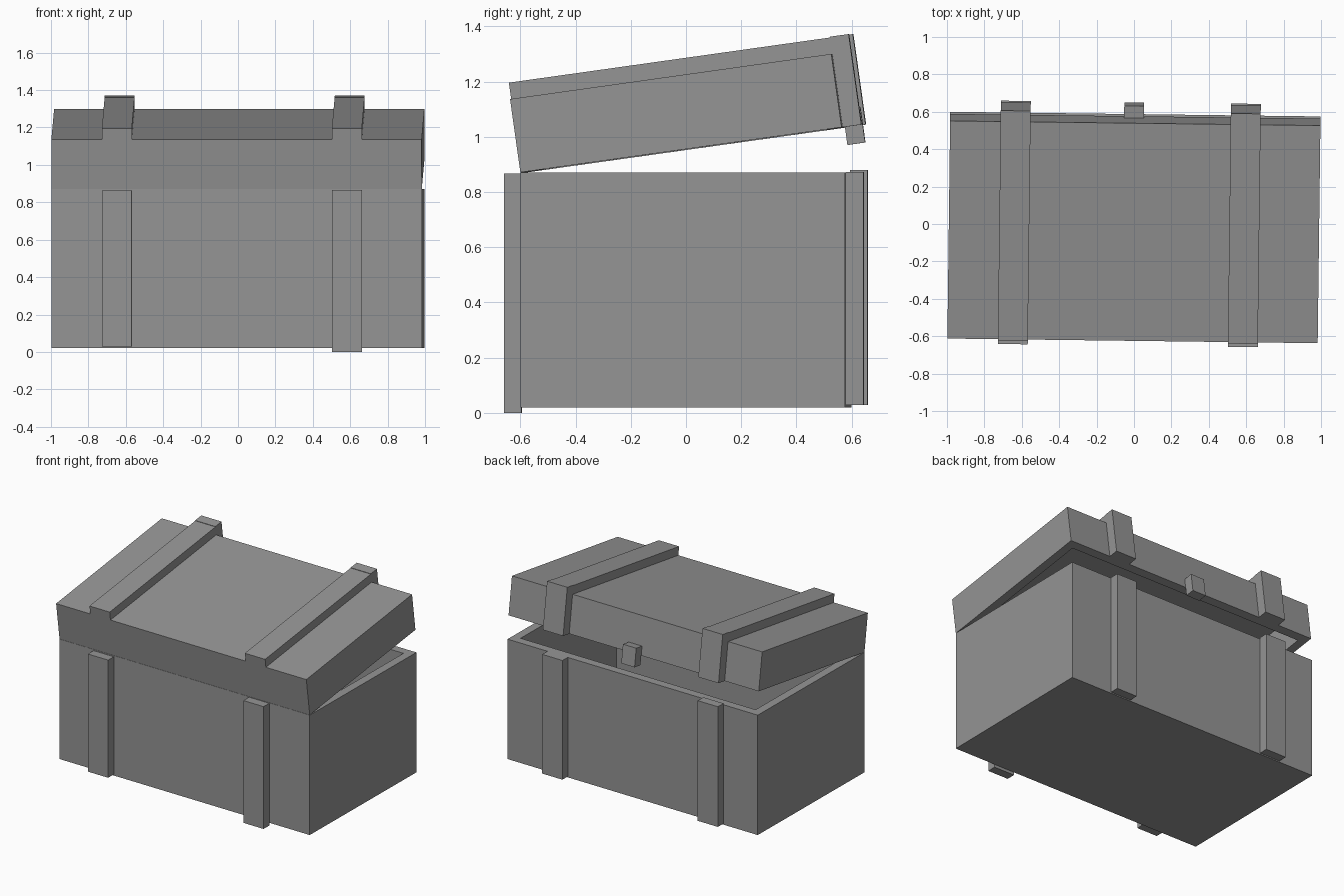
import bpy
import bmesh
import math
from mathutils import Matrix, Vector

if "Cube" in bpy.data.objects:
    bpy.data.objects.remove(bpy.data.objects["Cube"], do_unlink=True)

grey = bpy.data.materials.new("crate_grey")
grey.use_nodes = True
colour = (0.3, 0.3, 0.3, 1)
grey.diffuse_color = colour
grey.node_tree.nodes["Principled BSDF"].inputs["Base Color"].default_value = colour

HALF_W, DEPTH, WALL = 0.99, 1.175, 0.06
FRONT, BACK = -DEPTH / 2, DEPTH / 2
BASE, RIM, LID_H = 0.02, 0.87, 0.268
STRAP = 0.063

# The whole crate is turned slightly; the lid also tilts up about the front rim
turn = Matrix.Rotation(math.radians(-0.72), 4, "Z")
lid_frame = (turn @ Matrix.Translation((0, FRONT, RIM + 0.001))
             @ Matrix.Rotation(math.radians(8), 4, "X"))


def box(name, low, high, frame, open_side=0):
    """Box between two corners; open_side +1 or -1 hollows it from top or bottom."""
    low, high = Vector(low), Vector(high)
    size = high - low
    bm = bmesh.new()
    bmesh.ops.create_cube(bm, size=1, matrix=Matrix.Translation((low + high) / 2)
                          @ Matrix.Diagonal((*size, 1)))
    bm.normal_update()
    if open_side:
        face = next(f for f in bm.faces if f.normal.z * open_side > 0.9)
        bmesh.ops.inset_region(bm, faces=[face], thickness=WALL, use_even_offset=True)
        inner = bmesh.ops.extrude_discrete_faces(bm, faces=[face])["faces"][0]
        bmesh.ops.translate(bm, verts=inner.verts,
                            vec=(0, 0, -open_side * (size.z - WALL)))
    bmesh.ops.recalc_face_normals(bm, faces=bm.faces)
    mesh = bpy.data.meshes.new(name)
    bm.to_mesh(mesh)
    bm.free()
    mesh.materials.append(grey)
    obj = bpy.data.objects.new(name, mesh)
    obj.matrix_world = frame
    bpy.context.collection.objects.link(obj)
    return obj


# Hollow body and lid
box("body", (-HALF_W, FRONT, BASE), (HALF_W, BACK, RIM), turn, 1)
box("lid", (-HALF_W, 0, 0), (HALF_W, DEPTH, LID_H), lid_frame, -1)

# Straps: front and back battens on the body, top and back battens on the lid
for side, x, front_low, front_high, back_high in (
        ("right", -0.64, 0.028, 0.862, 0.88), ("left", 0.59, 0, 0.867, 0.873)):
    x0, x1 = x - 0.08, x + 0.08
    box(f"front_strap_{side}", (x0, FRONT - STRAP, front_low),
        (x1, FRONT, front_high), turn)
    box(f"back_strap_{side}", (x0, BACK, 0.028),
        (x1, BACK + STRAP, back_high), turn)
    box(f"lid_top_strap_{side}", (x0, 0, LID_H),
        (x1, DEPTH, LID_H + 0.06), lid_frame)
    box(f"lid_back_strap_{side}", (x0, DEPTH, 0),
        (x1, DEPTH + 0.068, LID_H + 0.063), lid_frame)

# Small latch hanging from the raised edge of the lid
box("latch", (-0.06, DEPTH, -0.065), (0.045, DEPTH + 0.065, 0.065), lid_frame)
